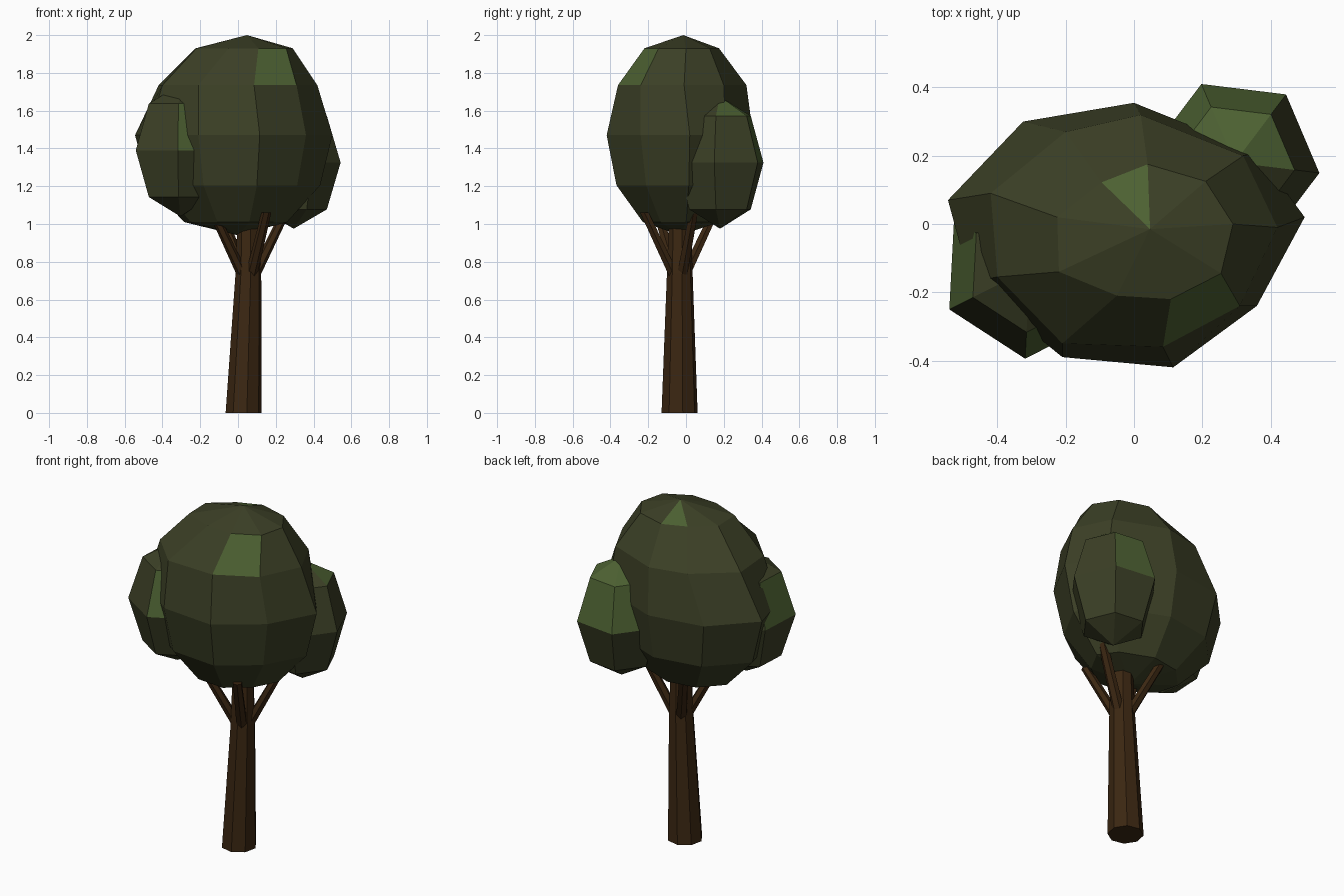
import bpy, bmesh, math
from mathutils import Vector

if "Cube" in bpy.data.objects:
    bpy.data.objects.remove(bpy.data.objects["Cube"])


def material(name, rgb):
    m = bpy.data.materials.new(name)
    m.diffuse_color = (*rgb, 1)
    m.use_nodes = True
    m.node_tree.nodes["Principled BSDF"].inputs["Base Color"].default_value = m.diffuse_color
    return m


BARK = material("dark brown bark", (0.044, 0.020, 0.006))
OLIVE = material("dark olive leaves", (0.044, 0.050, 0.019))
GREEN = material("light green leaves", (0.074, 0.120, 0.032))


def loft(name, rings, mats, bottom=None, top=None, light=()):
    """Skin a stack of rings (bottom to top); light holds (row, segment) faces.
    Row numbers: 0 = between the first two rings, 'top' = cap fan."""
    bm = bmesh.new()
    vr = [[bm.verts.new(p) for p in r] for r in rings]
    n = len(vr[0])

    def face(vs, key):
        f = bm.faces.new(vs)
        f.material_index = 1 if key in light else 0

    for r in range(len(vr) - 1):
        for s in range(n):
            t = (s + 1) % n
            face((vr[r][s], vr[r][t], vr[r + 1][t], vr[r + 1][s]), (r, s))
    for apex, ring, key, flip in ((bottom, vr[0], "bottom", True), (top, vr[-1], "top", False)):
        if apex is None:
            face(ring[::-1] if flip else ring, (key, 0))
            continue
        a = bm.verts.new(apex)
        for s in range(n):
            e = (ring[s], ring[(s + 1) % n])
            face((a, *(e[::-1] if flip else e)), (key, s))
    bmesh.ops.recalc_face_normals(bm, faces=bm.faces)
    me = bpy.data.meshes.new(name)
    bm.to_mesh(me)
    bm.free()
    for m in mats:
        me.materials.append(m)
    ob = bpy.data.objects.new(name, me)
    bpy.context.collection.objects.link(ob)
    return ob


def ring(c, r, n, phase=0.0):
    return [(c[0] + r * math.cos(math.radians(phase) + 2 * math.pi * i / n),
             c[1] + r * math.sin(math.radians(phase) + 2 * math.pi * i / n), c[2])
            for i in range(n)]


# trunk: tapered octagon, narrowing above the fork
loft("trunk", [ring((0.03, -0.034, 0), 0.097, 8, 10),
               ring((0.055, -0.033, 0.74), 0.069, 8, 10),
               ring((0.055, -0.033, 1.05), 0.058, 8, 10)], [BARK])

# branches spreading diagonally into the crown
ends = {"front_left": (-0.13, -0.15, 1.06), "front_right": (0.15, -0.22, 1.06),
        "back_left": (-0.09, 0.15, 1.06), "back_right": (0.25, 0.04, 1.06)}
for name, e in ends.items():
    mid = Vector((0.055, -0.033, 0))
    d = (Vector((e[0], e[1], 0)) - mid).normalized()
    start = mid + d * 0.03 + Vector((0, 0, 0.72))
    loft("branch_" + name, [ring(start, 0.032, 6), ring(e, 0.026, 6)], [BARK])

# main crown: nine-sided faceted ball, rings at 30 degree steps
equator = [(.50, .02), (.36, .21), (0, .355), (-.325, .30), (-.545, .07),
           (-.48, -.17), (-.21, -.39), (.115, -.42), (.36, -.24)]
upper = [(.42, -.01), (.32, .20), (.02, .32), (-.20, .27), (-.42, .09),
         (-.40, -.155), (-.21, -.35), (.085, -.36), (.31, -.24)]
crown = [(.29, 0), (.21, .125), (.04, .175), (-.095, .122), (-.225, .02),
         (-.22, -.14), (-.05, -.21), (.108, -.22), (.255, -.145)]


def flat(pts, z, k=1.0):
    return [(x * k, y * k - 0.02 * (1 - k), z) for x, y in pts]


loft("main_crown",
     [flat(equator, 1.01, 0.52), flat(equator, 1.205, 0.87), flat(equator, 1.47),
      flat(upper, 1.735), flat(crown, 1.93)],
     [OLIVE, GREEN], bottom=(0, -0.03, 0.94), top=(0.047, -0.015, 2.0),
     light={(3, 7), ("top", 2)})


# side leaf clumps: six-sided balls with 45 degree rings
def clump(name, c, r, h, phase, light):
    rings = [ring((c[0], c[1], c[2] + h * math.sin(math.radians(a))),
                  r * math.cos(math.radians(a)), 6, phase) for a in (-45, 0, 45)]
    loft(name, rings, [OLIVE, GREEN], bottom=(c[0], c[1], c[2] - h),
         top=(c[0], c[1], c[2] + h), light=light)


clump("right_back_clump", (0.295, 0.18, 1.325), 0.25, 0.35, -7,
      {(1, 1), (1, 2), ("top", 0), ("top", 1), ("top", 2)})
clump("left_front_clump", (-0.305, -0.13, 1.39), 0.265, 0.35, 27,
      {(1, 2), (1, 4)})
